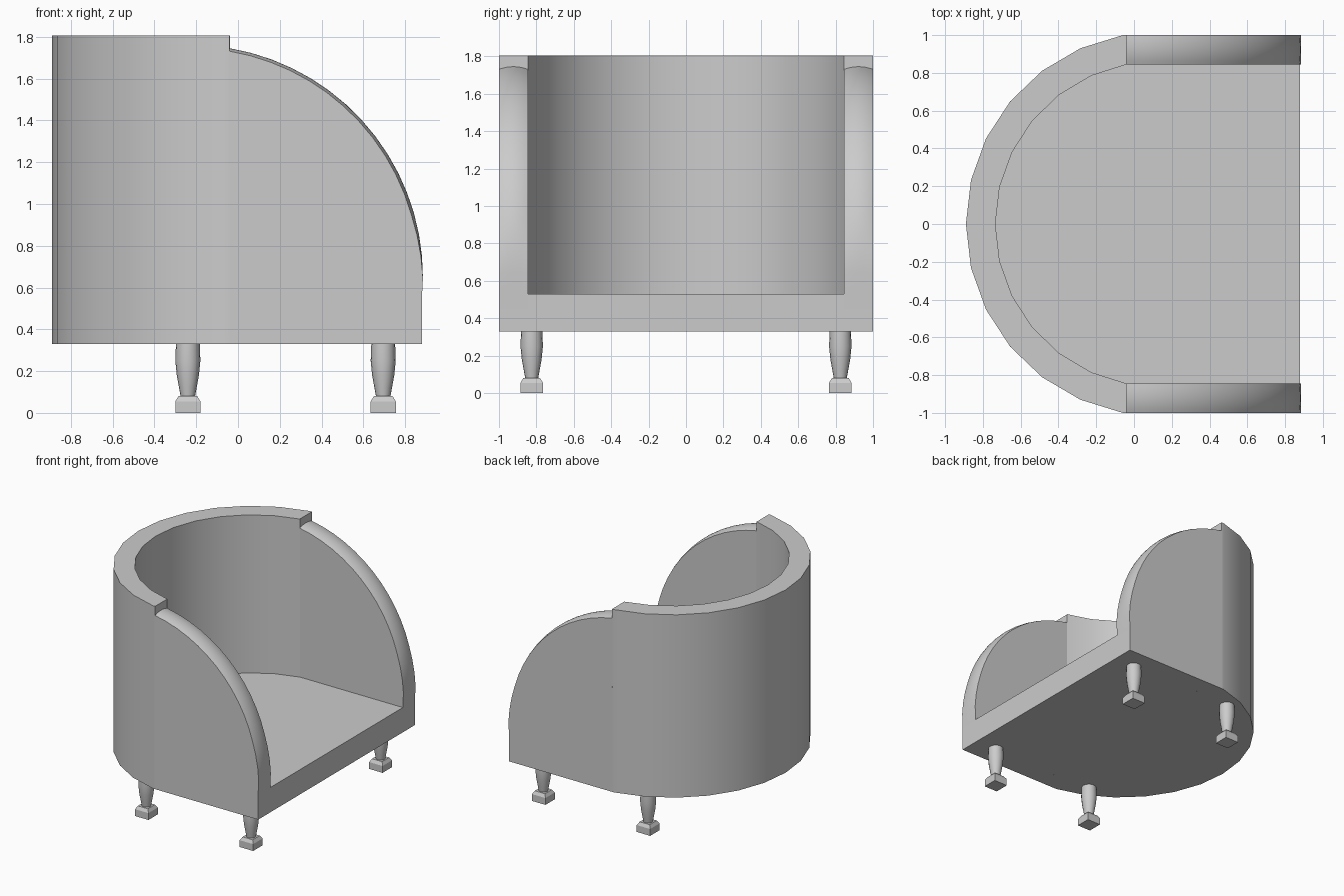
import bpy, bmesh
from math import radians, sin, cos, pi

cube = bpy.data.objects.get("Cube")
if cube:
    bpy.data.objects.remove(cube, do_unlink=True)

GREY = (0.6, 0.6, 0.6, 1)
upholstery = bpy.data.materials.new("plain grey")
upholstery.use_nodes = True
upholstery.diffuse_color = GREY
upholstery.node_tree.nodes["Principled BSDF"].inputs["Base Color"].default_value = GREY


def loft(name, loops, smooth=35):
    """Skin matching closed loops of 3D points and cap both ends."""
    bm = bmesh.new()
    rings = [[bm.verts.new(p) for p in loop] for loop in loops]
    n = len(rings[0])
    for a, b in zip(rings, rings[1:]):
        for i in range(n):
            j = (i + 1) % n
            bm.faces.new((a[i], a[j], b[j], b[i]))
    bm.faces.new(rings[0])
    bm.faces.new(rings[-1])
    bmesh.ops.recalc_face_normals(bm, faces=bm.faces)
    mesh = bpy.data.meshes.new(name)
    bm.to_mesh(mesh)
    bm.free()
    mesh.materials.append(upholstery)
    obj = bpy.data.objects.new(name, mesh)
    bpy.context.collection.objects.link(obj)
    bpy.ops.object.select_all(action="DESELECT")
    obj.select_set(True)
    bpy.context.view_layer.objects.active = obj
    bpy.ops.object.shade_smooth_by_angle(angle=radians(smooth))
    return obj


def prism(name, outline, z0, z1):
    return loft(name, [[(x, y, z) for x, y in outline] for z in (z0, z1)])


# Main dimensions
BOTTOM, SEAT_TOP, BACK_TOP = 0.33, 0.53, 1.805
FRONT, BACK_END = 0.88, -0.04
OUTER, INNER = 1.0, 0.845
CENTRE_X = 0.127


def back_arc(radius, half_angle):
    """Plan points of the curved back, from +y round to -y."""
    angles = [radians(half_angle * i / 6) for i in range(6, -7, -1)]
    return [(CENTRE_X - radius * cos(a), radius * sin(a)) for a in angles]


outer_arc = back_arc(1.017, 79.4)
inner_arc = back_arc(0.861, 78.9)

# Curved backrest
prism("backrest",
      [(BACK_END, OUTER)] + outer_arc + [(BACK_END, -OUTER), (BACK_END, -INNER)]
      + inner_arc[::-1] + [(BACK_END, INNER)], BOTTOM, BACK_TOP)

# Seat filling the space inside the back and arms
prism("seat", inner_arc + [(FRONT, -INNER), (FRONT, INNER)], BOTTOM, SEAT_TOP)


# Arms with a quarter-round top whose edge is softly crowned
def arm_section(y, drop):
    points = []
    for i in range(17):
        a = 80.4 - 86 * i / 16
        r = 1.111 - drop * min(1, max(0, a / 15))
        points.append((-0.226 + r * cos(radians(a)), y, 0.65 + r * sin(radians(a))))
    return points + [(FRONT, y, BOTTOM), (BACK_END, y, BOTTOM)]


for side, name in ((1, "left_arm"), (-1, "right_arm")):
    sections = []
    for k in range(9):
        t = k / 4 - 1
        y = side * ((OUTER + INNER) / 2 + t * (OUTER - INNER) / 2)
        sections.append(arm_section(y, 0.014 * t * t))
    loft(name, sections, 30)


# Turned legs on square feet
def ring(cx, cy, r, z, sides, turn=0):
    return [(cx + r * cos(turn + 2 * pi * i / sides),
             cy + r * sin(turn + 2 * pi * i / sides), z) for i in range(sides)]


LEG = [(0.033, 0.07), (0.042, 0.12), (0.053, 0.18), (0.06, 0.25), (0.057, BOTTOM)]
FOOT = [(0.06, 0), (0.06, 0.055), (0.045, 0.08)]
for x, row in ((0.695, "front"), (-0.24, "back")):
    for y, side in ((0.825, "left"), (-0.825, "right")):
        loft(f"{row}_{side}_leg", [ring(x, y, r, z, 16) for r, z in LEG])
        loft(f"{row}_{side}_foot",
             [ring(x, y, w * 2 ** 0.5, z, 4, pi / 4) for w, z in FOOT], 20)
